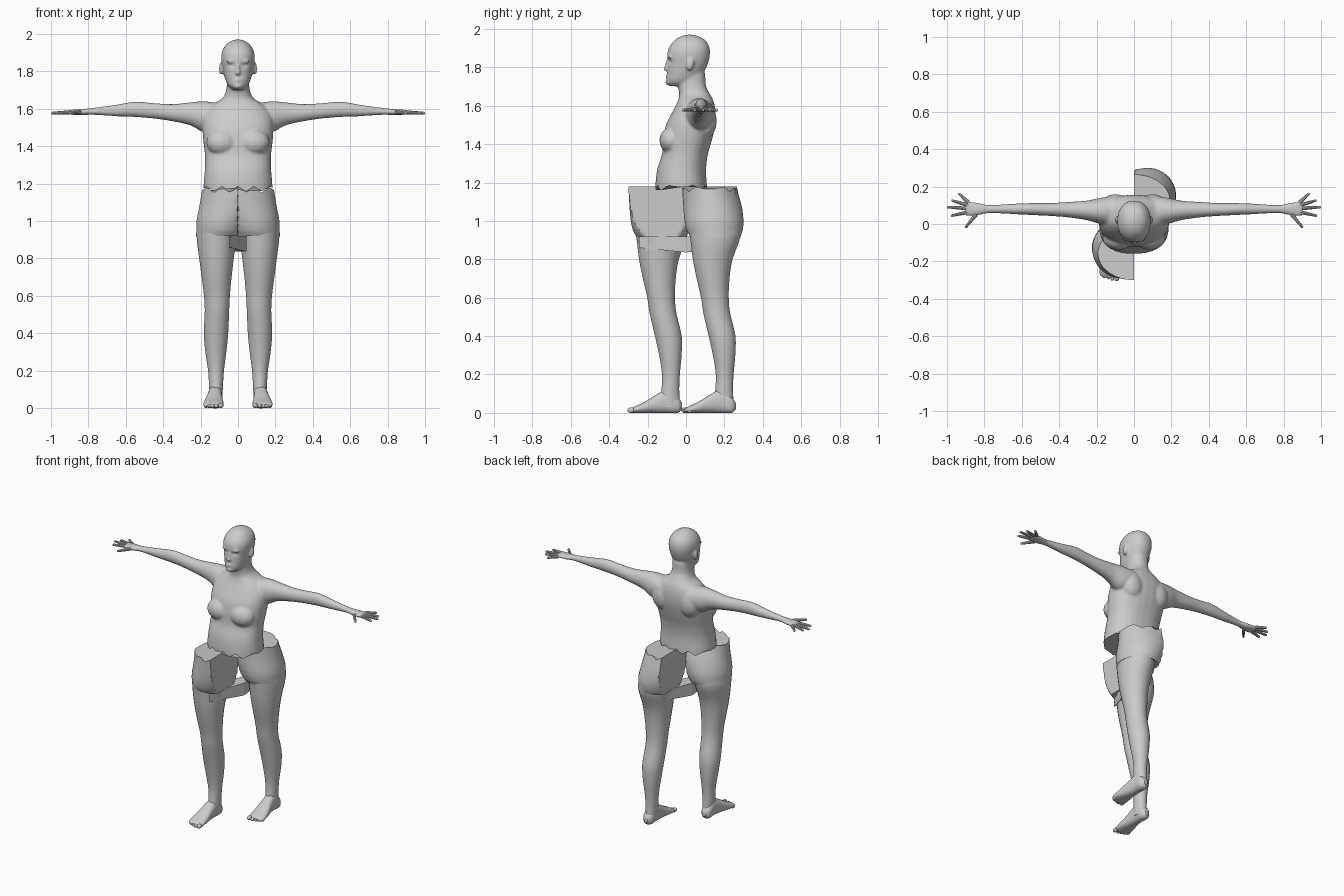
import bpy, bmesh, math
from mathutils import Vector, Matrix

if "Cube" in bpy.data.objects:
    bpy.data.objects.remove(bpy.data.objects["Cube"])

ORDER = {'x': lambda t, a, b: (t, a, b), 'y': lambda t, a, b: (a, t, b), 'z': lambda t, a, b: (a, b, t)}


def spline(keys, sub):
    """Smooth rows between keyed sections, parameterised by the first column."""
    def tangent(i):
        p, q = keys[max(i - 1, 0)], keys[min(i + 1, len(keys) - 1)]
        return [(v - u) / (q[0] - p[0]) for u, v in zip(p, q)]
    rows = []
    for i in range(len(keys) - 1):
        p, q, m, n = keys[i], keys[i + 1], tangent(i), tangent(i + 1)
        h = q[0] - p[0]
        for k in range(sub):
            s = k / sub
            a, b = 2*s**3 - 3*s**2 + 1, s**3 - 2*s**2 + s
            c, d = -2*s**3 + 3*s**2, s**3 - s**2
            rows.append([a*u + b*h*mu + c*v + d*h*nu for u, v, mu, nu in zip(p, q, m, n)])
    return rows + [list(keys[-1])]


def loft(bm, keys, axis='z', n=28, sub=3, power=2.0, amin=None, mirror=1):
    """Skin oval sections (t, a0, a1, b0, b1); amin flattens one side."""
    rings = []
    for t, a0, a1, b0, b1 in spline(keys, sub):
        ring = []
        for k in range(n):
            w = 2 * math.pi * (k + .5) / n
            c, s = math.cos(w), math.sin(w)
            a = (a0 + a1)/2 + (a1 - a0)/2 * math.copysign(abs(c)**(2/power), c)
            b = (b0 + b1)/2 + (b1 - b0)/2 * math.copysign(abs(s)**(2/power), s)
            if amin is not None:
                a = max(a, amin)
            x, y, z = ORDER[axis](t, a, b)
            ring.append(bm.verts.new((x * mirror, y, z)))
        rings.append(ring)
    for r, q in zip(rings, rings[1:]):
        for k in range(n):
            bm.faces.new((r[k], r[(k+1) % n], q[(k+1) % n], q[k]))
    bm.faces.new(rings[0])
    bm.faces.new(rings[-1])
    return rings


def ball(bm, loc, size, tilt=0):
    m = Matrix.Translation(loc) @ Matrix.Rotation(tilt, 4, 'X') @ Matrix.Diagonal((*size, 1))
    bmesh.ops.create_uvsphere(bm, u_segments=16, v_segments=10, radius=1, matrix=m)


def rod(bm, p, q, r0, r1):
    p, q = Vector(p), Vector(q)
    d = q - p
    m = Matrix.Translation((p + q) / 2) @ d.to_track_quat('Z', 'Y').to_matrix().to_4x4()
    bmesh.ops.create_cone(bm, cap_ends=True, segments=10, radius1=r0, radius2=r1, depth=d.length, matrix=m)
    ball(bm, q, (r1, r1, r1))


def finish(bm, name, angle=35):
    bmesh.ops.recalc_face_normals(bm, faces=bm.faces)
    me = bpy.data.meshes.new(name)
    bm.to_mesh(me)
    bm.free()
    ob = bpy.data.objects.new(name, me)
    bpy.context.collection.objects.link(ob)
    bpy.ops.object.select_all(action='DESELECT')
    ob.select_set(True)
    bpy.context.view_layer.objects.active = ob
    bpy.ops.object.shade_smooth_by_angle(angle=math.radians(angle))
    return ob


def jag(x):
    """Broken waist line."""
    return 1.17 + .028 * (abs((x / .085) % 1 - .5) * 2 - .5)


# Upper body: torso and neck
bm = bmesh.new()
torso = [(1.10, .18, -.16, .12), (1.18, .185, -.16, .11), (1.27, .178, -.15, .105), (1.35, .177, -.125, .115),
         (1.42, .185, -.12, .135), (1.50, .19, -.105, .153), (1.57, .18, -.07, .155), (1.62, .14, -.045, .145),
         (1.655, .085, -.035, .128), (1.70, .063, -.042, .105), (1.77, .06, -.05, .10)]
loft(bm, [(z, -w, w, f, b) for z, w, f, b in torso], power=2.3)
# Head
head = [(1.702, .028, -.085, .01), (1.725, .054, -.10, .05), (1.77, .072, -.098, .09), (1.82, .083, -.095, .115),
        (1.87, .09, -.098, .125), (1.91, .084, -.085, .12), (1.945, .062, -.055, .097), (1.963, .036, -.022, .06),
        (1.971, .008, .01, .03)]
loft(bm, [(z, -w, w, f, b) for z, w, f, b in head], power=2.15)
ball(bm, (0, -.10, 1.793), (.014, .02, .012))
ball(bm, (0, -.097, 1.815), (.009, .013, .032), -.25)
ball(bm, (0, -.096, 1.752), (.024, .011, .009))
ball(bm, (0, -.09, 1.722), (.026, .018, .016))
# Arms, chest, brows and ears
arm = [(.10, -.01, .15, 1.50, 1.63), (.18, .0, .14, 1.475, 1.64), (.25, .02, .125, 1.51, 1.635),
       (.35, .035, .118, 1.533, 1.625), (.45, .043, .112, 1.548, 1.63), (.55, .048, .112, 1.556, 1.638),
       (.65, .053, .108, 1.56, 1.622), (.78, .058, .102, 1.568, 1.604), (.84, .045, .115, 1.566, 1.598),
       (.90, .042, .122, 1.569, 1.594)]
for s in (-1, 1):
    loft(bm, arm, 'x', mirror=s)
    ball(bm, (s*.085, -.075, 1.42), (.085, .064, .07))
    ball(bm, (s*.035, -.083, 1.853), (.027, .014, .009))
    ball(bm, (s*.09, .022, 1.815), (.012, .019, .034), -.2)
    ball(bm, (s*.10, .105, 1.52), (.075, .055, .09))
raw = finish(bm, "upper_body_base")
mod = raw.modifiers.new("blend", 'REMESH')
mod.mode, mod.voxel_size = 'VOXEL', .0075
mod = raw.modifiers.new("soften", 'SMOOTH')
mod.factor, mod.iterations = .5, 4
bpy.context.view_layer.update()
me = bpy.data.meshes.new_from_object(raw.evaluated_get(bpy.context.evaluated_depsgraph_get()))
bpy.data.objects.remove(raw)
bm = bmesh.new()
bm.from_mesh(me)
# Broken lower edge of the upper body
bmesh.ops.bisect_plane(bm, geom=bm.verts[:] + bm.edges[:] + bm.faces[:], plane_co=(0, 0, 1.19),
                       plane_no=(0, 0, -1), clear_outer=True)
rim = [e for e in bm.edges if e.is_boundary]
ext = bmesh.ops.extrude_edge_only(bm, edges=rim)['geom']
for v in ext:
    if isinstance(v, bmesh.types.BMVert):
        v.co.z = jag(v.co.x) + .002
bmesh.ops.holes_fill(bm, edges=[e for e in bm.edges if e.is_boundary], sides=0)
# Eye sockets
for v in bm.verts:
    if v.co.y < -.05 and v.co.z > 1.8:
        d2 = ((abs(v.co.x) - .034) / .018)**2 + ((v.co.z - 1.833) / .012)**2
        v.co.y += .009 * math.exp(-d2)
finish(bm, "upper_body", 40)

# Fingers
tips = [(.94, .16, .115), (.978, .125, .10), (1.0, .09, .083), (.98, .045, .064), (.905, -.015, .05)]
for s, side in ((-1, "right"), (1, "left")):
    bm = bmesh.new()
    for x, y, y0 in tips:
        x0 = .885 if y > 0 else .845
        rod(bm, (s*x0, y0, 1.582), (s*(x - .007), y, 1.577), .0115, .007)
    finish(bm, side + "_fingers")

# Half pelvis, leg and foot, pulled apart front to back
pelvis = [(.92, -.03, .225, -.12, .145), (.95, -.05, .223, -.136, .155), (1.0, -.08, .222, -.148, .16),
          (1.08, -.14, .207, -.155, .15), (1.165, -.19, .193, -.16, .125)]
leg = [(.03, .085, .15, .0, .11), (.12, .08, .155, .012, .105), (.2, .075, .16, .015, .108), (.3, .062, .175, .0, .117),
       (.4, .052, .183, -.022, .118), (.52, .047, .178, -.05, .09), (.6, .043, .182, -.062, .083),
       (.7, .034, .195, -.085, .087), (.8, .022, .208, -.105, .103), (.92, .008, .222, -.12, .145),
       (.99, .01, .215, -.13, .14)]
foot = [(-.148, .092, .165, .005, .02), (-.13, .079, .183, 0, .032), (-.08, .078, .182, 0, .055),
        (-.02, .083, .168, 0, .092), (.04, .085, .158, 0, .12), (.10, .09, .155, 0, .08), (.12, .11, .135, .02, .05)]
toes = [(.092, -.145, .014), (.116, -.147, .011), (.136, -.14, .0105), (.155, -.131, .01), (.172, -.12, .0095)]
for s, side in ((-1, "right"), (1, "left")):
    bm = bmesh.new()
    rings = loft(bm, pelvis, n=40, amin=.001, mirror=s)
    for v in rings[-1]:
        v.co.z = jag(v.co.x) - .004
    loft(bm, leg, mirror=s)
    loft(bm, foot, 'y', power=2.4, mirror=s)
    for x, y, r in toes:
        ball(bm, (s*x, y, r), (r, r*1.5, r))
    bmesh.ops.translate(bm, verts=bm.verts, vec=(0, s*.14, 0))
    finish(bm, side + "_leg")

# Stretched strip joining the inner thighs
bm = bmesh.new()
for s in (-1, 1):
    for y, z in ((.245, .92), (.245, .86), (0, .836), (0, .92)):
        bm.verts.new((s*.045, s*y, z))
bmesh.ops.convex_hull(bm, input=bm.verts)
finish(bm, "crotch_strip", 20)
